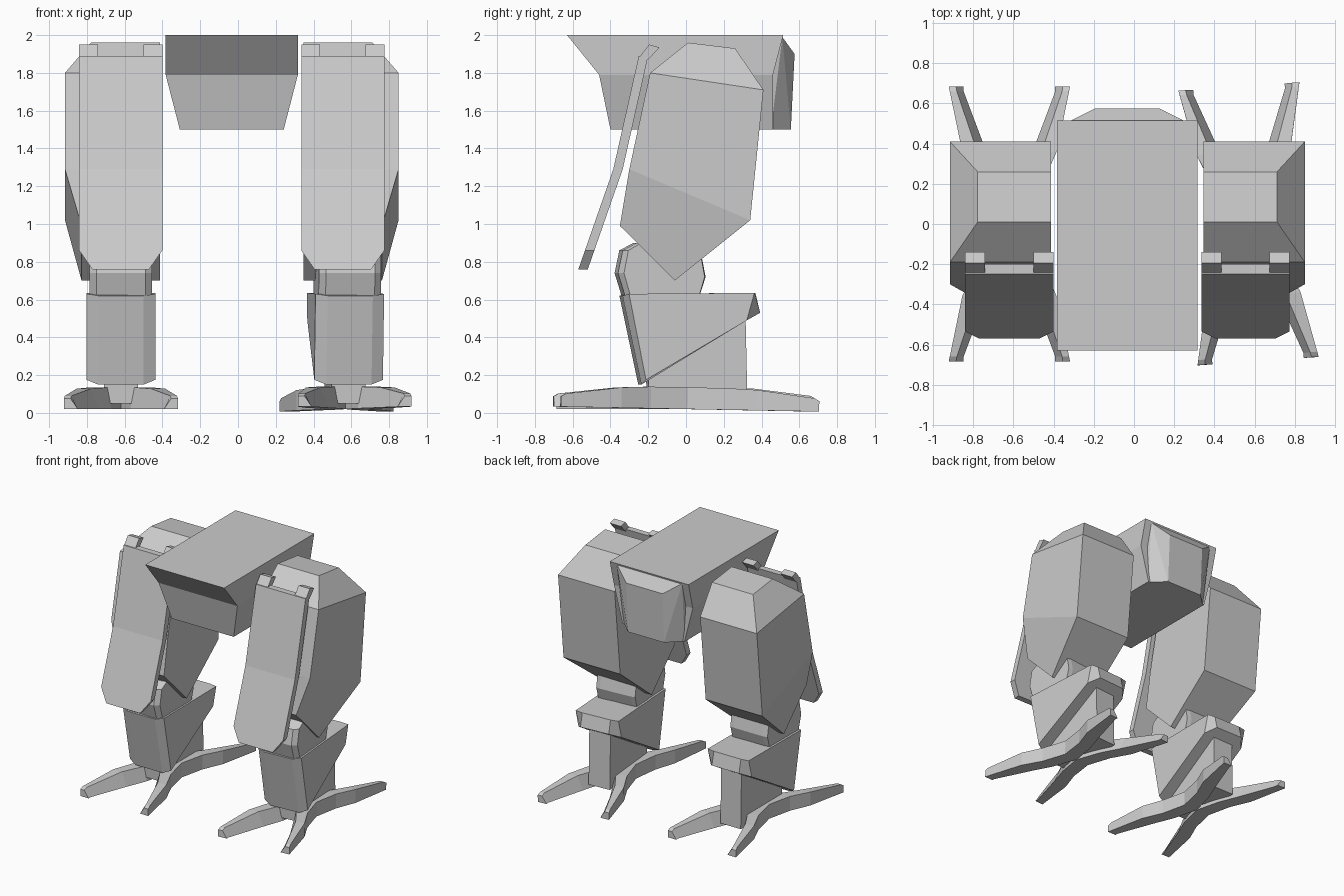
import bpy, bmesh
from math import radians
from mathutils import Matrix, Vector

if "Cube" in bpy.data.objects:
    bpy.data.objects.remove(bpy.data.objects["Cube"])

MID = -0.033  # mirror plane of the legs


def finish(name, bm, mat=None):
    if mat:
        bmesh.ops.transform(bm, matrix=mat, verts=bm.verts)
    bmesh.ops.recalc_face_normals(bm, faces=bm.faces)
    me = bpy.data.meshes.new(name)
    bm.to_mesh(me)
    bm.free()
    ob = bpy.data.objects.new(name, me)
    bpy.context.collection.objects.link(ob)
    return ob


def add_loft(bm, rings):
    """Skin equal-length closed rings and cap both ends."""
    vs = [[bm.verts.new(p) for p in r] for r in rings]
    n = len(vs[0])
    for a, b in zip(vs, vs[1:]):
        for i in range(n):
            bm.faces.new((a[i], a[(i + 1) % n], b[(i + 1) % n], b[i]))
    bm.faces.new(vs[0])
    bm.faces.new(vs[-1])


def loft(name, rings, mat=None):
    bm = bmesh.new()
    add_loft(bm, rings)
    return finish(name, bm, mat)


def rect(hx, y0, y1, z0, z1=None):
    z1 = z0 if z1 is None else z1
    return [(-hx, y0, z0), (hx, y0, z0), (hx, y1, z1), (-hx, y1, z1)]


# hip body: wedge-shaped top block tapering down
centre = Matrix.Translation((MID, 0, 0))
loft("hip_body", [rect(0.35, -0.63, 0.515, 2.0), rect(0.35, -0.46, 0.46, 1.79),
                  rect(0.275, -0.40, 0.46, 1.5)], centre)

# faceted bulge on the back of the hip body
bm = bmesh.new()
for x, y, z in [(.29, .51, 1.99), (.16, .575, 1.9), (.16, .555, 1.79),
                (.16, .555, 1.5), (.27, .45, 1.5), (.29, .45, 1.79)]:
    for s in (-1, 1):
        bm.verts.new((s * x, y, z))
bmesh.ops.convex_hull(bm, input=bm.verts)
bmesh.ops.dissolve_limit(bm, angle_limit=0.02, verts=bm.verts, edges=bm.edges)
finish("hip_back_bulge", bm, centre)

# thigh outline: y, z, outer x
THIGH = [(-.19, 1.80, .883), (.01, 1.96, .745), (.26, 1.93, .745), (.41, 1.71, .883),
         (.34, 1.02, .883), (-.06, .70, .795), (-.35, .99, .795), (-.30, 1.29, .883)]
# front panel rows: half width, front y, z
PANEL = [(.22, -.25, 1.89), (.22, -.385, 1.29), (.22, -.535, .86), (.15, -.57, .76)]
# toe sections: y, outer x, inner top x, inner bottom x, top z
TOE = [(0, .12, 0, 0, .135), (.2, .165, .07, .05, .135), (.36, .235, .16, .115, .128),
       (.66, .297, .262, .228, .09), (.685, .302, .266, .228, .075)]
KNEE = [(-.33, .61), (-.37, .74), (-.345, .86), (-.27, .90), (.07, .85), (.095, .72), (.06, .61)]


def shin_ring(yf, zf, y1, z1, y2, z2, yb, zb):
    return [(-.12, yf, zf), (.12, yf, zf), (.182, y1, z1), (.182, y2, z2),
            (.12, yb, zb), (-.12, yb, zb), (-.182, y2, z2), (-.182, y1, z1)]


for side, s in (("left", -1), ("right", 1)):
    upper = Matrix.Translation((MID, 0, 0)) @ Matrix.Scale(s, 4, Vector((1, 0, 0)))
    panel_m = upper @ Matrix.Translation((.588, 0, 0))

    # thigh with tapered outer face
    bm = bmesh.new()
    inner = [bm.verts.new((.38, y, z)) for y, z, x in THIGH]
    outer = [bm.verts.new((x, y, z)) for y, z, x in THIGH]
    bm.faces.new(inner)
    for i in range(8):
        j = (i + 1) % 8
        bm.faces.new((inner[i], inner[j], outer[j], outer[i]))
    for quad in ((0, 1, 2, 3), (0, 3, 4, 7), (4, 5, 6, 7)):
        bm.faces.new([outer[i] for i in quad])
    finish(side + "_thigh", bm, upper)

    # bent armour panel with two hooked tabs
    loft(side + "_thigh_panel", [rect(h, y, y + .05, z) for h, y, z in PANEL], panel_m)
    for k, (x0, x1) in enumerate(((-.22, -.12), (.12, .22))):
        hook = [(-.25, 1.88), (-.195, 1.95), (-.14, 1.935), (-.2, 1.87)]
        loft(f"{side}_panel_tab_{k + 1}",
             [[(x, y, z) for y, z in hook] for x in (x0, x1)], panel_m)

    # lower leg: the right one is turned slightly
    turn = radians(4) if s > 0 else 0
    pitch = radians(-1.1) if s > 0 else 0
    lower = Matrix.Translation((.57 if s > 0 else -.62, 0, 0)) @ Matrix.Rotation(turn, 4, 'Z')

    # knee block
    loft(side + "_knee", [[(x, y * f, z) for y, z in KNEE]
                          for x, f in ((-.165, .92), (-.13, 1), (.13, 1), (.165, .92))], lower)

    # shin cuff with sloping underside
    loft(side + "_shin", [shin_ring(-.345, .62, -.315, .63, .35, .635, .36, .635),
                          shin_ring(-.245, .15, -.225, .175, .31, .49, .385, .53)], lower)

    # ankle post
    loft(side + "_ankle", [rect(.09, -.2, .32, .05), rect(.09, -.22, .31, .5)], lower)

    # four-toed foot
    bm = bmesh.new()
    for sx in (-1, 1):
        for sy in (-1, 1):
            add_loft(bm, [[(sx * o, sy * y, .02), (sx * o, sy * y, z),
                           (sx * it, sy * y, z), (sx * ib, sy * y, .02)]
                          for y, o, it, ib, z in TOE])
    finish(side + "_foot", bm, lower @ Matrix.Rotation(pitch, 4, 'X'))
